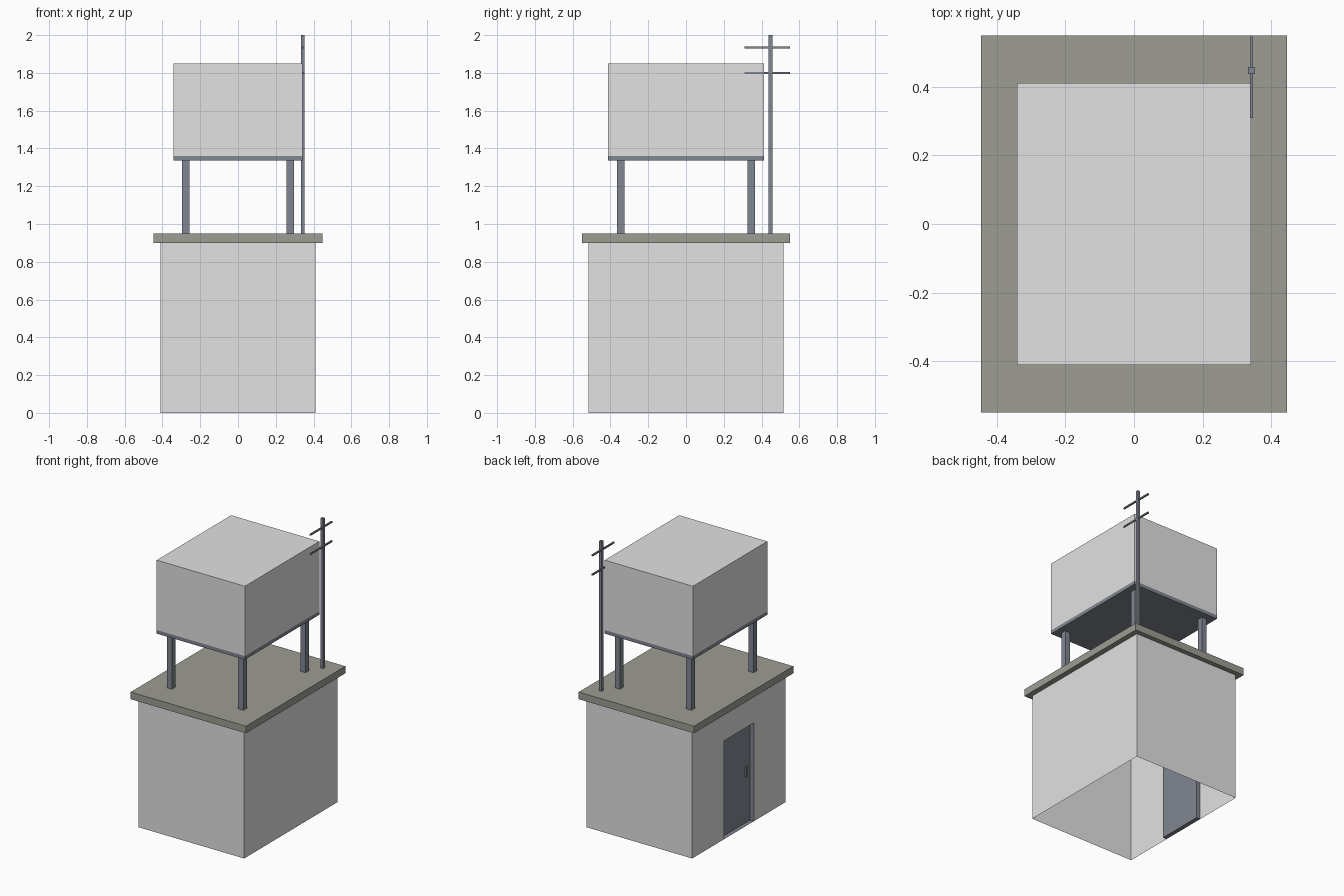
import bpy
import bmesh
from mathutils import Vector

cube = bpy.data.objects.get("Cube")
if cube:
    bpy.data.objects.remove(cube, do_unlink=True)


def make_material(name, rgb):
    mat = bpy.data.materials.new(name)
    mat.use_nodes = True
    colour = (*rgb, 1.0)
    mat.diffuse_color = colour
    mat.node_tree.nodes["Principled BSDF"].inputs["Base Color"].default_value = colour
    return mat


plaster = make_material("pale_plaster", (0.76, 0.76, 0.76))
concrete = make_material("roof_concrete", (0.34, 0.34, 0.295))
metal = make_material("grey_metal", (0.22, 0.24, 0.28))


def finish(name, bm, mat):
    mesh = bpy.data.meshes.new(name)
    bm.to_mesh(mesh)
    bm.free()
    mesh.materials.append(mat)
    obj = bpy.data.objects.new(name, mesh)
    bpy.context.collection.objects.link(obj)
    return obj


def box(name, low, high, mat, open_sides=(), inward=False):
    """Box between two corners; open_sides lists outward directions left out."""
    low, high = Vector(low), Vector(high)
    bm = bmesh.new()
    bmesh.ops.create_cube(bm, size=1)
    size, mid = high - low, (low + high) / 2
    for v in bm.verts:
        v.co = Vector(a * b for a, b in zip(v.co, size)) + mid
    bm.normal_update()
    drop = [f for f in bm.faces if any(f.normal.dot(Vector(d)) > 0.9 for d in open_sides)]
    bmesh.ops.delete(bm, geom=drop, context="FACES")
    if inward:
        bmesh.ops.reverse_faces(bm, faces=bm.faces[:])
    return finish(name, bm, mat)


LEFT_OUT, UP, DOWN = (-1, 0, 0), (0, 0, 1), (0, 0, -1)

# Building shell: hollow, open below, with a doorway in the -x wall
hx, hy, wall_top = 0.41, 0.517, 0.90
door_half, door_top, recess = 0.165, 0.69, 0.03
box("building_walls", (-hx, -hy, 0), (hx, hy, wall_top), plaster, (LEFT_OUT, UP, DOWN))

bm = bmesh.new()
outline = [(hy, 0), (hy, wall_top), (-hy, wall_top), (-hy, 0),
           (-door_half, 0), (-door_half, door_top), (door_half, door_top), (door_half, 0)]
face = bm.faces.new([bm.verts.new((-hx, y, z)) for y, z in outline])
face.normal_update()
if face.normal.x > 0:
    face.normal_flip()
finish("doorway_wall", bm, plaster)

# Recessed door with its jambs and sill, and a handle
box("recessed_door", (-hx, -door_half, 0), (-hx + recess, door_half, door_top),
    metal, (LEFT_OUT,), inward=True)
box("door_handle", (-hx + recess - 0.012, -0.125, 0.325), (-hx + recess, -0.11, 0.395), metal)

# Overhanging roof slab
box("roof_slab", (-0.447, -0.55, wall_top), (0.447, 0.55, 0.95), concrete)

# Rooftop tank on a platform with four legs
box("tank", (-0.342, -0.412, 1.36), (0.342, 0.412, 1.85), plaster, (DOWN,))
box("tank_platform", (-0.342, -0.412, 1.335), (0.342, 0.412, 1.36), metal)
for sx, side in ((-1, "right"), (1, "left")):
    for sy, end in ((-1, "front"), (1, "back")):
        x, y, r = sx * 0.277, sy * 0.345, 0.02
        box(f"{end}_{side}_leg", (x - r, y - r, 0.95), (x + r, y + r, 1.335), metal)

# Antenna mast with two crossbars
mx, my, r = 0.343, 0.448, 0.01
box("antenna_mast", (mx - r, my - r, 0.95), (mx + r, my + r, 2), metal)
for name, z in (("lower_crossbar", 1.80), ("upper_crossbar", 1.935)):
    box(name, (mx - 0.005, 0.31, z - 0.005), (mx + 0.005, 0.55, z + 0.005), metal)
